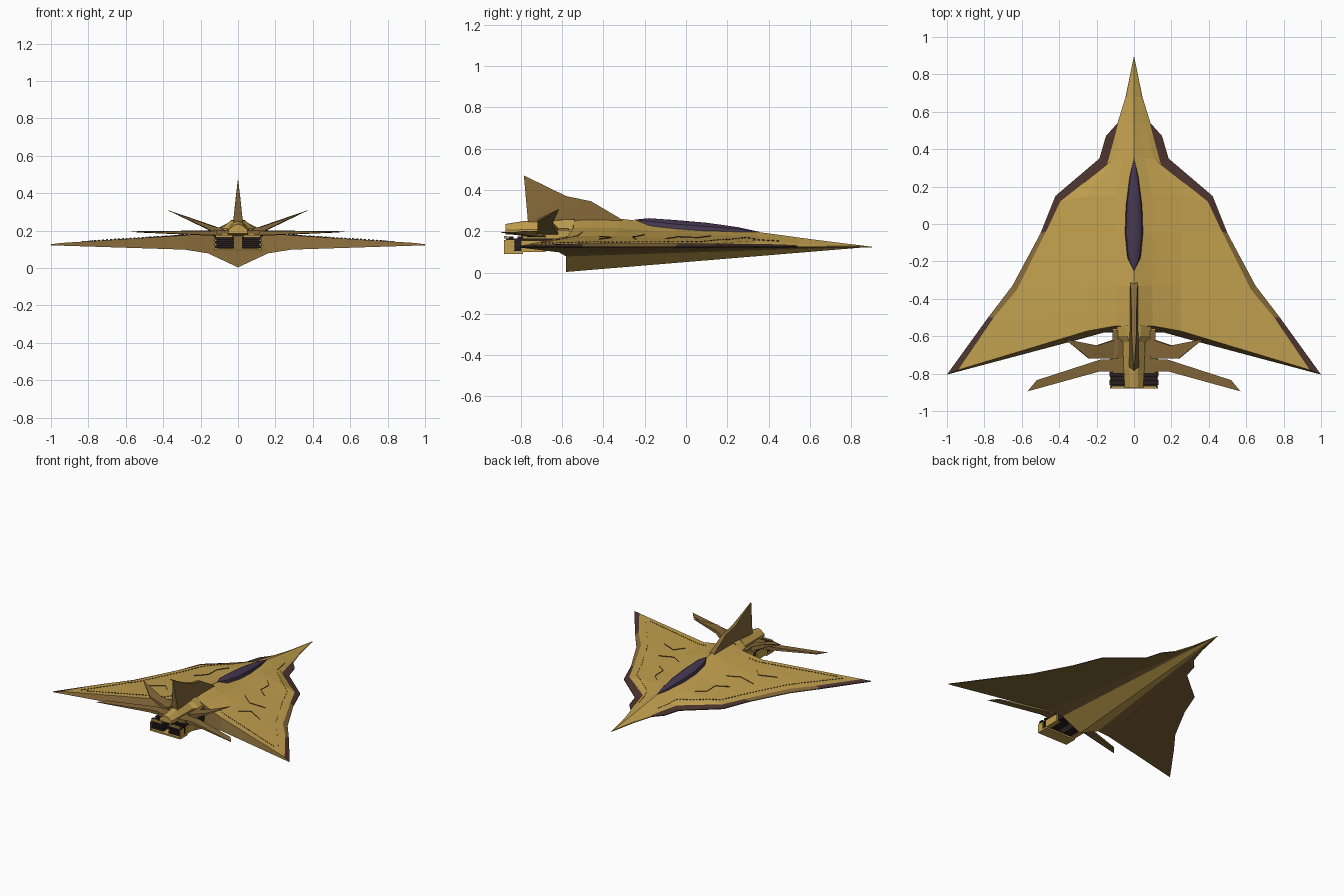
import bpy, bmesh
from mathutils import Vector
from mathutils.bvhtree import BVHTree

cube = bpy.data.objects.get("Cube")
if cube:
    bpy.data.objects.remove(cube, do_unlink=True)


def material(name, rgb):
    m = bpy.data.materials.new(name)
    m.use_nodes = True
    m.diffuse_color = (*rgb, 1)
    m.node_tree.nodes["Principled BSDF"].inputs["Base Color"].default_value = (*rgb, 1)
    return m


SAND = material("sand", (0.53, 0.345, 0.076))
TAN = material("tan", (0.225, 0.135, 0.04))
RIM = material("dark_brown", (0.07, 0.033, 0.027))
GLASS = material("purple_glass", (0.06, 0.038, 0.08))
METAL = material("engine_black", (0.02, 0.013, 0.012))


def finish(name, bm, mats, mirror=True, smooth=0):
    """Clean the mesh, link it and mirror it across x."""
    bmesh.ops.remove_doubles(bm, verts=bm.verts, dist=0.0004)
    bmesh.ops.recalc_face_normals(bm, faces=bm.faces)
    me = bpy.data.meshes.new(name)
    bm.to_mesh(me)
    bm.free()
    ob = bpy.data.objects.new(name, me)
    bpy.context.collection.objects.link(ob)
    for m in mats:
        me.materials.append(m)
    if mirror:
        mod = ob.modifiers.new("mirror", "MIRROR")
        mod.merge_threshold = 0.0005
    if smooth:
        bpy.ops.object.select_all(action="DESELECT")
        ob.select_set(True)
        bpy.context.view_layer.objects.active = ob
        bpy.ops.object.shade_smooth_by_angle(angle=smooth)
    return ob


def loft(bm, rings, pick=lambda i, j: 0, closed=False):
    """Skin rows of points with quads; pick gives each quad its colour."""
    rows = [[bm.verts.new(p) for p in r] for r in rings]
    n = len(rows[0])
    for i in range(len(rows) - 1):
        for j in range(n if closed else n - 1):
            k = (j + 1) % n
            f = bm.faces.new((rows[i][j], rows[i][k], rows[i + 1][k], rows[i + 1][j]))
            f.material_index = pick(i, j)
    return rows


# Delta hull: outline x, y, then upper skin edge x, y, then spine height
stations = [
    (0, 0.9, 0, 0.9, 0.125),
    (0.045, 0.68, 0.043, 0.68, 0.152),
    (0.088, 0.54, 0.085, 0.54, 0.17),
    (0.15, 0.47, 0.105, 0.46, 0.18),
    (0.185, 0.35, 0.145, 0.315, 0.196),
    (0.42, 0.15, 0.395, 0.12, 0.21),
    (0.50, -0.05, 0.47, -0.04, 0.228),
    (0.65, -0.33, 0.625, -0.35, 0.262),
    (0.78, -0.50, 0.75, -0.50, 0.265),
    (1.0, -0.805, 0.94, -0.78, 0.263),
]


def hull_section(k, s):
    xo, yo, xi, yi, zt = s
    last = k == len(stations) - 1
    y = -0.545 if last else (-0.46 if k == 8 else yo)
    yk = -0.58 if last else yo
    t = (0.9 - yk) / 1.48
    base = 0.125 + 0.015 * min(1, xo / 0.2)
    h = zt - base
    crease = 0.16 * t
    return [
        (0, y, zt),
        (min(0.10, 0.38 * xi), y, base + 0.62 * h),
        (min(0.25, 0.72 * xi), -0.572 if last else y, base + 0.30 * h),
        (xi, yi, base - 0.006 * last),
        (xo, yo, 0.127),
        (xo, yo, 0.121),
        (crease + 0.15 * (xo - crease), yk - 0.035 * last, 0.125 - 0.027 * t),
        (crease, yk, 0.125 - 0.047 * t),
        (0, yk, 0.125 - 0.122 * t),
    ]


def hull_colour(i, j):
    if j in (3, 4) and i > 1:
        return 2 if i in (6, 7) else 1
    return 2 if j in (5, 6) else 0


bm = bmesh.new()
rows = loft(bm, [hull_section(k, s) for k, s in enumerate(stations)], hull_colour)
end = rows[-1]
for quad in ((0, 1, 7, 8), (1, 2, 6, 7), (2, 3, 5, 6), (3, 4, 5)):
    bm.faces.new([end[q] for q in quad]).material_index = 2
bmesh.ops.remove_doubles(bm, verts=bm.verts, dist=0.0004)
surface = BVHTree.FromBMesh(bm)
finish("delta_hull", bm, [SAND, RIM, TAN])


# Panel seams: tiny upright ridges on the upper skin, solid or dashed
def seam(bm, points, dash=0.0):
    for a, b in zip(points, points[1:]):
        a, b = Vector((*a, 1)), Vector((*b, 1))
        d = b - a
        n = max(1, int(d.length / (dash or 0.03)))
        for i in range(n):
            ends = (a + d * (i / n), a + d * ((i + (0.55 if dash else 1)) / n))
            low = [surface.ray_cast(v, Vector((0, 0, -1)))[0] for v in ends]
            if all(low):
                high = [v + Vector((0, 0, 0.0045)) for v in reversed(low)]
                bm.faces.new([bm.verts.new(v) for v in low + high])


bm = bmesh.new()
seam(bm, [(0.08, 0.45), (0.12, 0.29), (0.36, 0.08), (0.43, -0.08), (0.58, -0.37), (0.84, -0.71)], 0.022)
seam(bm, [(0.18, -0.5), (0.4, -0.57), (0.8, -0.7)], 0.022)
seam(bm, [(0.16, 0.12), (0.22, 0.06), (0.22, -0.04), (0.3, -0.1)])
seam(bm, [(0.2, -0.2), (0.28, -0.26), (0.4, -0.24)])
seam(bm, [(0.3, -0.42), (0.36, -0.36), (0.48, -0.42)])
finish("panel_seams", bm, [RIM])

# Canopy: y, half width, top height
bm = bmesh.new()
canopy = [(0.355, 0, 0.197), (0.25, 0.024, 0.22), (0.1, 0.044, 0.241), (-0.05, 0.05, 0.254),
          (-0.18, 0.035, 0.263), (-0.25, 0, 0.256)]
loft(bm, [[(0, y, z), (0.5 * w, y, z - 0.12 * w), (0.85 * w, y, z - 0.4 * w), (w, y, z - w)]
          for y, w, z in canopy])
finish("canopy", bm, [GLASS], smooth=0.6)

# Tail spine: y, half width, top, bottom
bm = bmesh.new()
spine = [(-0.54, 0.09, 0.262, 0.17), (-0.6, 0.09, 0.26, 0.175), (-0.63, 0.06, 0.258, 0.18),
         (-0.78, 0.055, 0.25, 0.18), (-0.875, 0.05, 0.235, 0.185)]
rows = loft(bm, [[(0, y, t), (0.4 * w, y, t - 0.006), (w, y, 0.4 * t + 0.6 * b), (w, y, b), (0, y, b)]
                 for y, w, t, b in spine])
bm.faces.new(rows[-1])
finish("tail_spine", bm, [SAND])


# Fins: points with their half thickness, pushed apart along a normal
def fin(name, points, normal, mirror=True):
    bm = bmesh.new()
    n = Vector(normal).normalized()
    rings = [[Vector(p[:3]) + n * p[3] * s for p in points] for s in (1, -1)]
    for r in loft(bm, rings, closed=True):
        bm.faces.new(r)
    bmesh.ops.triangulate(bm, faces=[f for f in bm.faces if len(f.verts) > 4])
    finish(name, bm, [TAN], mirror)


fin("vertical_fin", [(0, -0.31, 0.25, 0.02), (0, -0.325, 0.266, 0.018), (0, -0.46, 0.345, 0.014),
                     (0, -0.58, 0.37, 0.013), (0, -0.785, 0.47, 0.001), (0, -0.765, 0.245, 0.026)],
    (1, 0, 0), False)
fin("canted_fins", [(x, y, 0.2 + 0.41 * (x - 0.11), t) for x, y, t in
                    ((0.05, -0.62, 0.018), (0.11, -0.62, 0.017), (0.2, -0.65, 0.012),
                     (0.37, -0.615, 0.001), (0.24, -0.72, 0.006), (0.05, -0.72, 0.018))],
    (-0.41, 0, 1))
fin("tailplanes", [(0.05, -0.72, 0.187, 0.014), (0.18, -0.725, 0.187, 0.013), (0.52, -0.835, 0.193, 0.004),
                   (0.57, -0.895, 0.194, 0.001), (0.19, -0.79, 0.187, 0.01), (0.05, -0.785, 0.187, 0.014)],
    (0, 0, 1))


# Engines: sand housings around ribbed dark nozzles
def box(bm, lo, hi, colour=0):
    ring = lambda y: [(lo[0], y, lo[2]), (hi[0], y, lo[2]), (hi[0], y, hi[2]), (lo[0], y, hi[2])]
    rows = loft(bm, [ring(lo[1]), ring(hi[1])], lambda i, j: colour, True)
    for r in rows:
        bm.faces.new(r).material_index = colour


bm = bmesh.new()
box(bm, (0.025, -0.86, 0.105), (0.115, -0.55, 0.165), 1)
for i in range(3):
    z = 0.108 + 0.022 * i
    box(bm, (0.022, -0.872, z), (0.122, -0.81, z + 0.013), 1)
for y in (-0.86, -0.815):
    box(bm, (0.05, y, 0.165), (0.13, y + 0.025, 0.174), 1)
box(bm, (0.03, -0.88, 0.165), (0.12, -0.865, 0.176))
box(bm, (0, -0.88, 0.09), (0.128, -0.79, 0.102))
box(bm, (0.122, -0.88, 0.10), (0.128, -0.83, 0.158))
box(bm, (0.095, -0.80, 0.10), (0.128, -0.68, 0.155))
box(bm, (0.055, -0.80, 0.16), (0.085, -0.66, 0.182))
box(bm, (0.09, -0.68, 0.15), (0.115, -0.56, 0.2))
finish("engines", bm, [SAND, METAL])

# Brackets that carry the fins and tailplanes
bm = bmesh.new()
box(bm, (0.04, -0.8, 0.178), (0.115, -0.59, 0.2))
box(bm, (0.085, -0.72, 0.195), (0.115, -0.57, 0.215))
finish("tail_brackets", bm, [TAN])
